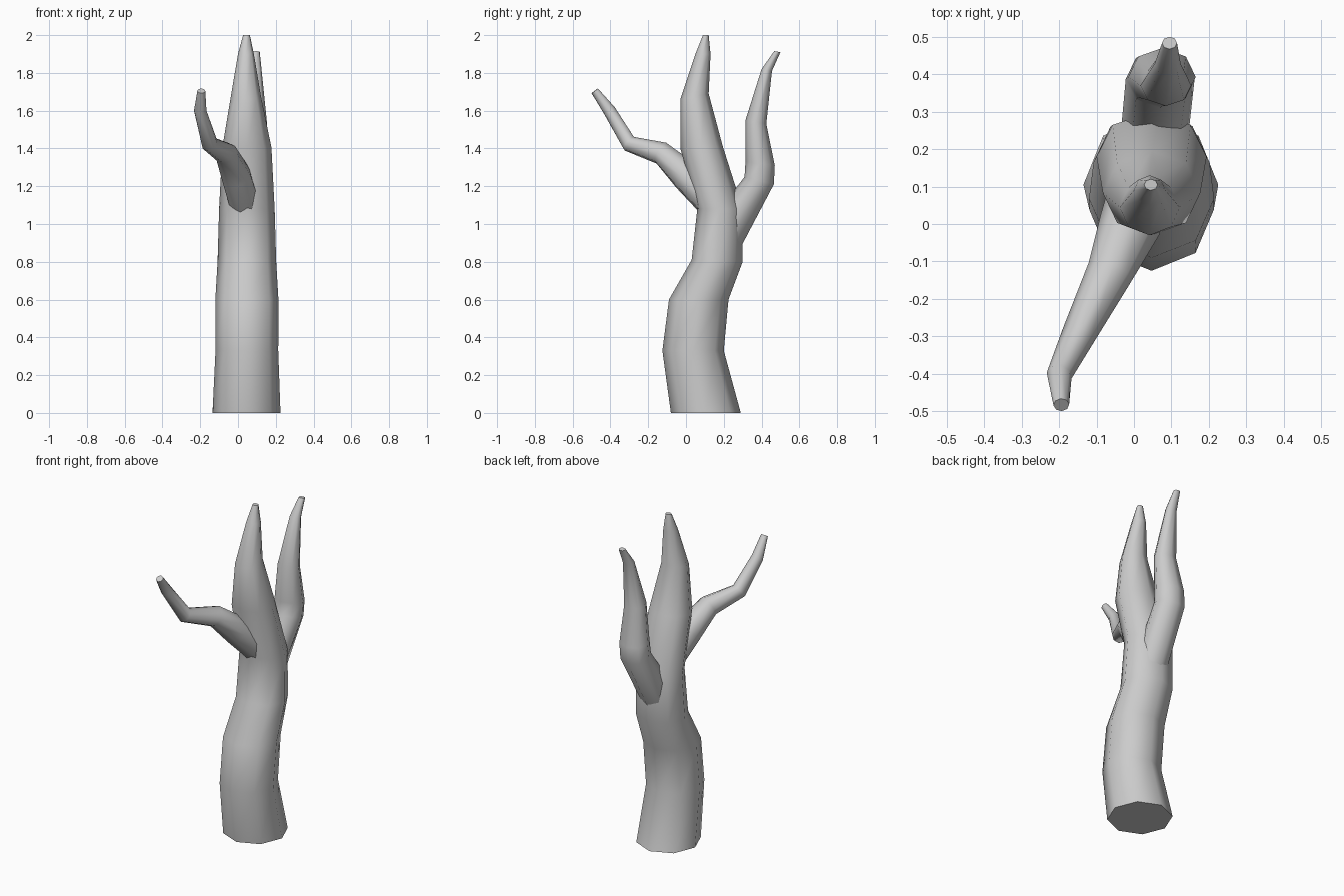
import bpy, bmesh, math
from mathutils import Vector

if "Cube" in bpy.data.objects:
    bpy.data.objects.remove(bpy.data.objects["Cube"])

SIDES = 8


def loft(name, rings):
    """Skin a list of (centre, side half-axis, depth half-axis) rings and cap both ends."""
    bm = bmesh.new()
    loops = []
    for c, u, v in rings:
        loop = []
        for i in range(SIDES):
            a = 2 * math.pi * i / SIDES
            loop.append(bm.verts.new(c + u * math.cos(a) + v * math.sin(a)))
        loops.append(loop)
    for lo, hi in zip(loops, loops[1:]):
        for i in range(SIDES):
            j = (i + 1) % SIDES
            bm.faces.new((lo[i], lo[j], hi[j], hi[i]))
    bm.faces.new(loops[0][::-1])
    bm.faces.new(loops[-1])
    bmesh.ops.recalc_face_normals(bm, faces=bm.faces)
    me = bpy.data.meshes.new(name)
    bm.to_mesh(me)
    bm.free()
    ob = bpy.data.objects.new(name, me)
    bpy.context.collection.objects.link(ob)
    bpy.ops.object.select_all(action='DESELECT')
    ob.select_set(True)
    bpy.context.view_layer.objects.active = ob
    bpy.ops.object.shade_smooth_by_angle(angle=math.radians(60))
    return ob


def profile(rows):
    """Rings from side-view edges: front y, z, back y, z, centre x, half width."""
    out = []
    for yf, zf, yb, zb, x, w in rows:
        f, b = Vector((x, yf, zf)), Vector((x, yb, zb))
        out.append(((f + b) / 2, Vector((w, 0, 0)), (b - f) / 2))
    return out


def tube(rows):
    """Rings square to a path of x, y, z, radius."""
    pts = [Vector(r[:3]) for r in rows]
    out = []
    for i, p in enumerate(pts):
        t = (pts[min(i + 1, len(pts) - 1)] - pts[max(i - 1, 0)]).normalized()
        u = t.cross(Vector((0, 0, 1))).normalized()
        out.append((p, u * rows[i][3], u.cross(t) * rows[i][3]))
    return out


# Main trunk
loft("trunk", profile([
    (-0.08, 0.00, 0.29, 0.00, 0.045, 0.18),
    (-0.125, 0.33, 0.20, 0.33, 0.047, 0.166),
    (-0.09, 0.60, 0.225, 0.60, 0.047, 0.167),
    (0.03, 0.81, 0.30, 0.80, 0.047, 0.155),
    (0.06, 1.08, 0.30, 1.08, 0.047, 0.147),
    (-0.03, 1.40, 0.195, 1.41, 0.047, 0.13),
    (-0.03, 1.66, 0.12, 1.69, 0.042, 0.08),
    (0.05, 1.90, 0.13, 1.90, 0.042, 0.042),
    (0.09, 2.00, 0.12, 2.00, 0.045, 0.018),
]))

# Upright back branch
loft("back_branch", profile([
    (0.12, 1.00, 0.26, 0.82, 0.05, 0.09),
    (0.31, 1.25, 0.465, 1.21, 0.07, 0.092),
    (0.315, 1.33, 0.47, 1.31, 0.075, 0.09),
    (0.315, 1.55, 0.425, 1.53, 0.085, 0.068),
    (0.40, 1.82, 0.455, 1.81, 0.09, 0.035),
    (0.467, 1.915, 0.50, 1.91, 0.095, 0.02),
]))

# Crooked front branch
loft("front_branch", tube([
    (0.03, 0.13, 1.12, 0.085),
    (-0.01, 0.00, 1.255, 0.083),
    (-0.065, -0.13, 1.375, 0.062),
    (-0.150, -0.30, 1.425, 0.045),
    (-0.200, -0.405, 1.60, 0.034),
    (-0.194, -0.483, 1.705, 0.021),
]))
